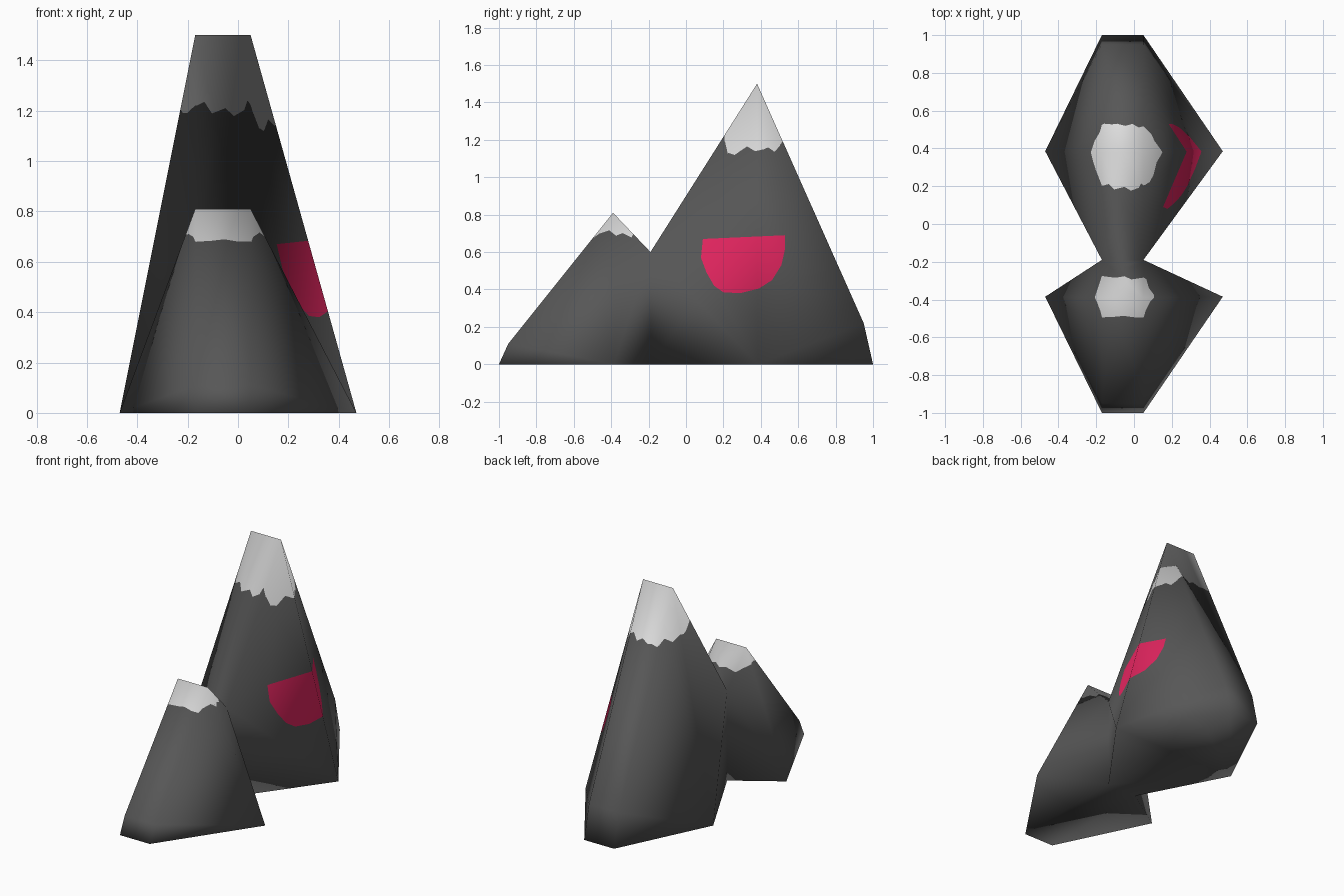
import bpy, bmesh
from math import sin, cos, radians
from mathutils import Vector
from mathutils.bvhtree import BVHTree
from mathutils.interpolate import poly_3d_calc

if "Cube" in bpy.data.objects:
    bpy.data.objects.remove(bpy.data.objects["Cube"])

LEFT, RIGHT, OUT = -0.17, 0.05, 0.47
PROFILE = [(-1, 0), (-0.95, 0.11), (-0.39, 0.81), (-0.19, 0.60),
           (0.38, 1.5), (0.95, 0.22), (1, 0), (-0.19, 0)]   # last = foot of the saddle

# Materials
mats = []
for name, col in [("dark rock", (0.095, 0.095, 0.095)),
                  ("snow", (0.73, 0.73, 0.73)),
                  ("crimson", (0.745, 0.018, 0.112))]:
    m = bpy.data.materials.new(name)
    m.diffuse_color = (*col, 1)
    m.use_nodes = True
    m.node_tree.nodes["Principled BSDF"].inputs["Base Color"].default_value = m.diffuse_color
    mats.append(m)

# Mountain body: a ridge strip along the profile, each flank a fan to two base corners
bm = bmesh.new()
rows = []
for x, out in ((LEFT, -OUT), (RIGHT, OUT)):
    p = [bm.verts.new((x, y, z)) for y, z in PROFILE]
    front = bm.verts.new((out, -0.385, 0))
    back = bm.verts.new((out, 0.385, 0))
    for corner, chain in ((front, (0, 1, 2, 3, 7)), (back, (7, 3, 4, 5, 6))):
        for i, j in zip(chain, chain[1:]):
            bm.faces.new((corner, p[i], p[j]))
    rows.append((p, front, back))
(pl, fl, bl), (pr, fr, br) = rows
for i in range(6):
    bm.faces.new((pl[i], pl[i + 1], pr[i + 1], pr[i]))
bm.faces.new((pl[0], fl, pl[7], pr[7], fr, pr[0]))
bm.faces.new((pl[7], bl, pl[6], pr[6], br, pr[7]))
bmesh.ops.recalc_face_normals(bm, faces=bm.faces)
bmesh.ops.triangulate(bm, faces=bm.faces)
bm.normal_update()
guide = bm.copy()          # uncut shape, keeps the smooth shading


def paint(planes, mat):
    """Cut out the region in front of all planes and colour its faces."""
    faces = list(bm.faces)
    for co, no in planes:
        edges = {e for f in faces for e in f.edges}
        verts = {v for f in faces for v in f.verts}
        res = bmesh.ops.bisect_plane(bm, geom=faces + list(edges) + list(verts),
                                     dist=1e-5, plane_co=co, plane_no=no)
        faces = [f for f in res["geom"] if isinstance(f, bmesh.types.BMFace)
                 and (f.calc_center_median() - Vector(co)).dot(Vector(no)) > 0]
    for f in faces:
        f.material_index = mat


def snow_cap(centre, radius, line, limits):
    """Snow above a ragged line given as (angle, height) around the peak."""
    c = Vector((*centre, 0))
    for (a, za), (b, zb) in zip(line, line[1:] + [(line[0][0] + 360, line[0][1])]):
        a, b = radians(a), radians(b)
        mid = Vector((cos((a + b) / 2), sin((a + b) / 2), 0))
        pa = c + Vector((radius * cos(a), radius * sin(a), za))
        pb = c + Vector((radius * cos(b), radius * sin(b), zb))
        up = (pb - pa).cross(mid)
        if up.z < 0:
            up = -up
        paint(limits + [(c, Vector((-sin(a), cos(a), 0))),
                        (c, Vector((sin(b), -cos(b), 0))), (pa, up)], 1)


# Snow on the tall peak
snow_cap((-0.06, 0.385), 0.19, [
    (-165, 1.19), (-145, 1.19), (-120, 1.22), (-113, 1.235), (-102, 1.19), (-87, 1.21),
    (-78, 1.18), (-67, 1.20), (-60, 1.24), (-56, 1.19), (-48, 1.13), (-38, 1.12),
    (-18, 1.165), (-4, 1.14), (10, 1.15), (18, 1.16), (30, 1.135), (43, 1.17),
    (56, 1.21), (70, 1.16), (84, 1.19), (100, 1.16), (112, 1.17), (124, 1.16),
    (140, 1.21), (160, 1.17), (180, 1.21)], [((0, 0, 1.05), (0, 0, 1))])

# Snow on the small peak
snow_cap((-0.06, -0.39), 0.13, [
    (-170, 0.71), (-150, 0.70), (-135, 0.68), (-105, 0.685), (-85, 0.69), (-60, 0.68),
    (-42, 0.68), (-30, 0.70), (-8, 0.715), (6, 0.69), (20, 0.70), (38, 0.68),
    (46, 0.70), (65, 0.71), (85, 0.69), (110, 0.70), (135, 0.69), (160, 0.70)],
    [((0, -0.19, 0), (0, -1, 0)), ((0, 0, 0.64), (0, 0, 1))])

# Crimson patch on the right flank, outlined in the side view (y, z)
patch = [(0.09, 0.67), (0.08, 0.57), (0.11, 0.49), (0.15, 0.42), (0.20, 0.385),
         (0.29, 0.38), (0.39, 0.405), (0.46, 0.45), (0.51, 0.53), (0.53, 0.62),
         (0.53, 0.69)]
sides = [((0, y0, z0), (0, z0 - z1, y1 - y0))
         for (y0, z0), (y1, z1) in zip(patch, patch[1:] + patch[:1])]
paint([((RIGHT, 0, 0), (1, 0, 0))] + sides, 2)

bmesh.ops.triangulate(bm, faces=bm.faces)
for f in bm.faces:
    f.smooth = True
mesh = bpy.data.meshes.new("mountain")
bm.to_mesh(mesh)
bm.free()
for m in mats:
    mesh.materials.append(m)

# Smooth shading carried over from the uncut body
guide.faces.ensure_lookup_table()
tree = BVHTree.FromBMesh(guide)
normals = []
for v in mesh.vertices:
    loc, _, idx, _ = tree.find_nearest(v.co)
    corners = guide.faces[idx].verts
    w = poly_3d_calc([c.co for c in corners], loc)
    n = sum((c.normal * k for c, k in zip(corners, w)), Vector())
    normals.append(n.normalized())
mesh.normals_split_custom_set_from_vertices(normals)
guide.free()

bpy.context.collection.objects.link(bpy.data.objects.new("mountain", mesh))
